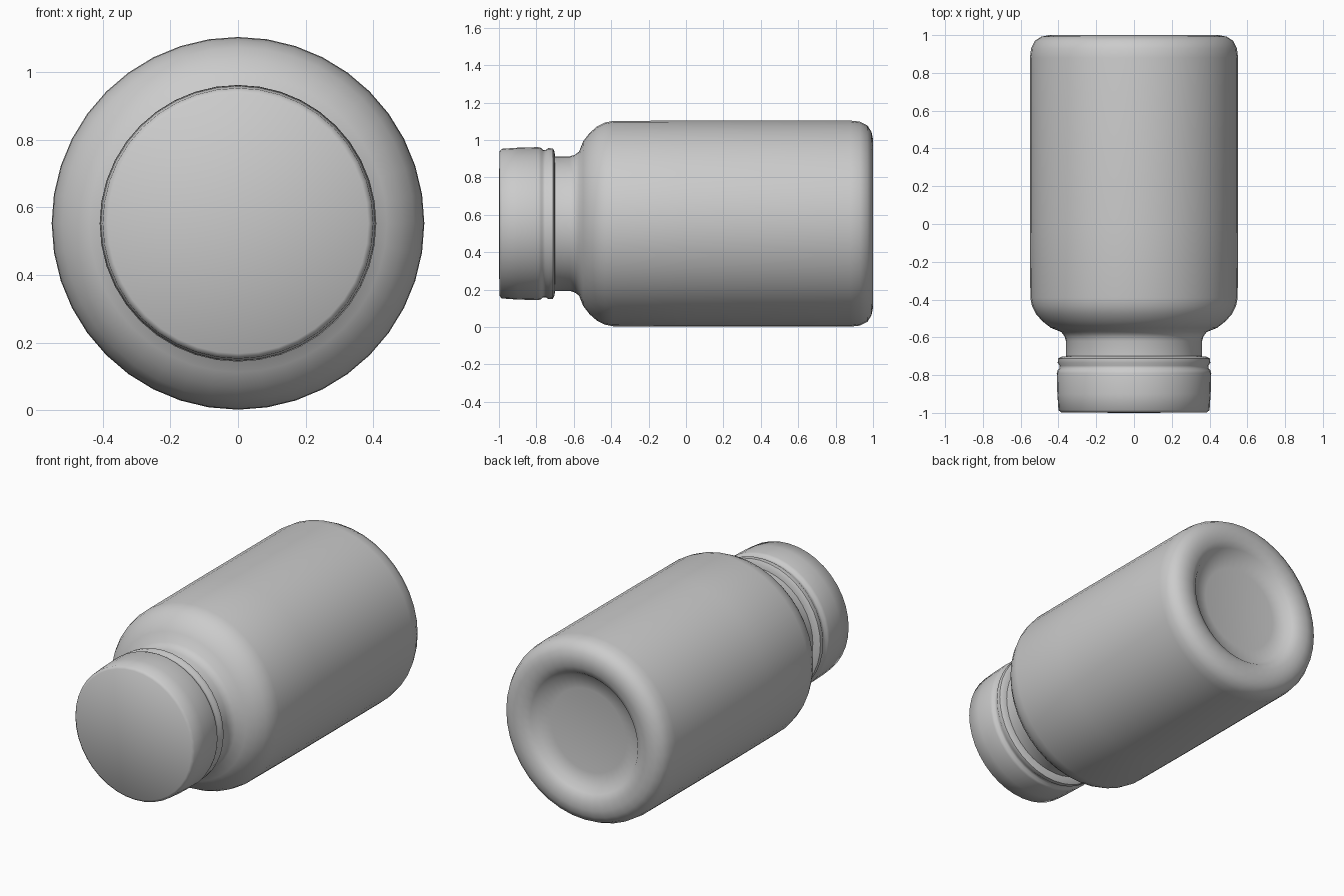
import bpy, bmesh, math

if "Cube" in bpy.data.objects:
    bpy.data.objects.remove(bpy.data.objects["Cube"])

AXIS_Z = 0.553
SIDES = 40


def lathe(name, profile, angle):
    """Revolve (radius, y) points about the horizontal bottle axis."""
    bm = bmesh.new()
    verts = [bm.verts.new((r, y, 0)) for r, y in profile]
    edges = [bm.edges.new(pair) for pair in zip(verts, verts[1:])]
    bmesh.ops.spin(bm, geom=verts + edges, cent=(0, 0, 0), axis=(0, 1, 0),
                   angle=math.tau, steps=SIDES, use_duplicate=False)
    bmesh.ops.remove_doubles(bm, verts=bm.verts, dist=0.0005)
    bmesh.ops.recalc_face_normals(bm, faces=bm.faces)
    mesh = bpy.data.meshes.new(name)
    bm.to_mesh(mesh)
    bm.free()
    obj = bpy.data.objects.new(name, mesh)
    obj.location.z = AXIS_Z
    bpy.context.collection.objects.link(obj)
    bpy.ops.object.select_all(action='DESELECT')
    obj.select_set(True)
    bpy.context.view_layer.objects.active = obj
    bpy.ops.object.shade_smooth_by_angle(angle=math.radians(angle))
    return obj


# Bottle: neck, rounded shoulder, straight wall, rounded base with a dished recess
lathe("bottle_body", [
    (0.36, -0.71), (0.36, -0.62), (0.368, -0.595), (0.385, -0.572),
    (0.44, -0.55), (0.485, -0.515), (0.52, -0.475), (0.54, -0.435),
    (0.549, -0.39), (0.551, 0.0), (0.551, 0.88), (0.545, 0.93),
    (0.525, 0.97), (0.49, 0.992), (0.45, 1.0), (0.40, 0.995),
    (0.36, 0.975), (0.335, 0.945), (0.25, 0.932), (0.0, 0.925)], 60)

# Cap: flat front, straight skirt, groove and tamper ring
lathe("bottle_cap", [
    (0.0, -1.0), (0.385, -0.998), (0.40, -0.985), (0.406, -0.9),
    (0.409, -0.79), (0.405, -0.775), (0.395, -0.765), (0.394, -0.75),
    (0.404, -0.735), (0.402, -0.712), (0.385, -0.703), (0.36, -0.70)], 50)
